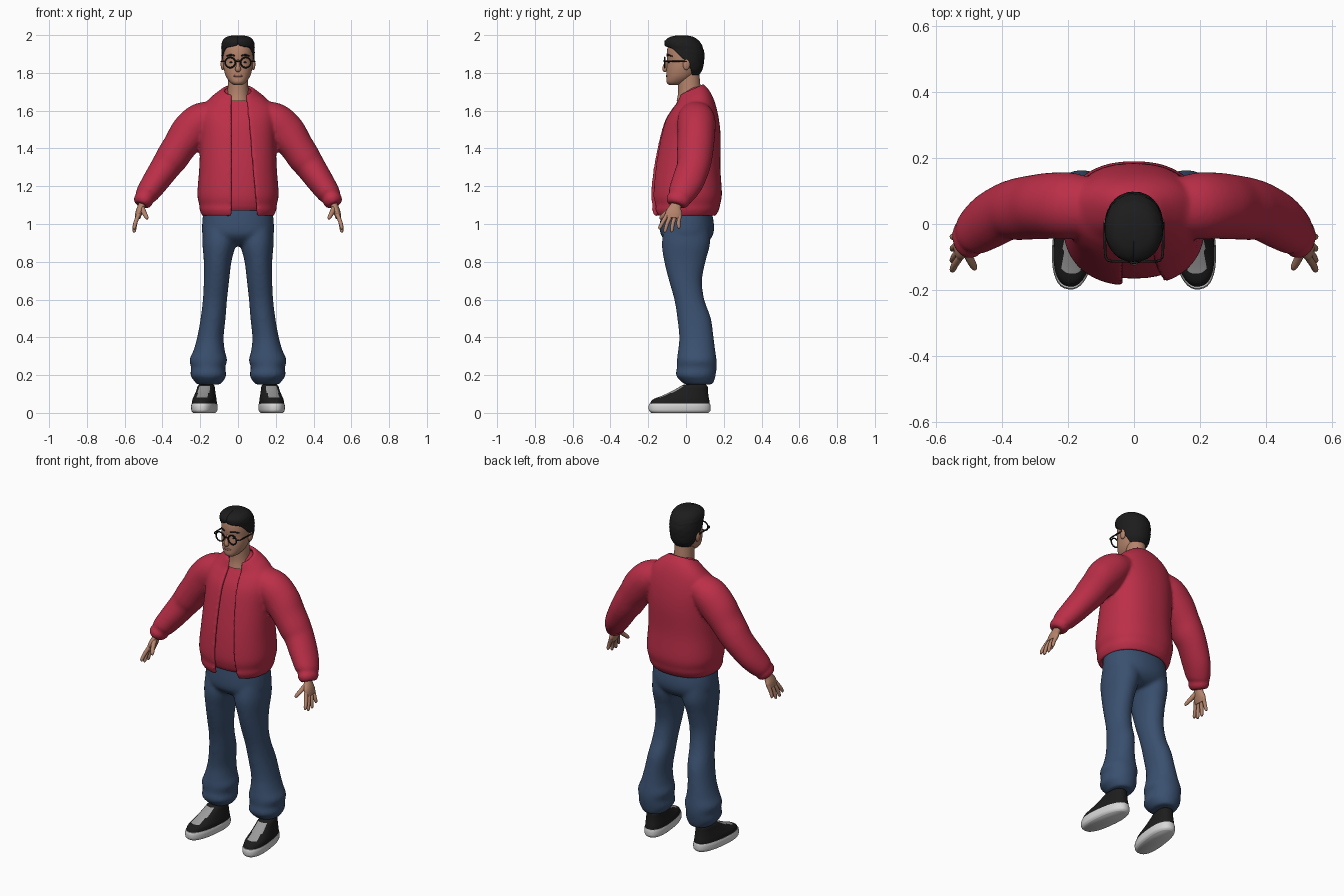
import bpy, bmesh, math, random
from mathutils import Vector, Matrix

if "Cube" in bpy.data.objects:
    bpy.data.objects.remove(bpy.data.objects["Cube"])
random.seed(4)


def material(name, *rgb):
    m = bpy.data.materials.new(name)
    m.use_nodes = True
    m.diffuse_color = (*rgb, 1)
    m.node_tree.nodes["Principled BSDF"].inputs["Base Color"].default_value = (*rgb, 1)
    return m


SKIN = material("skin", .46, .23, .15)
RED = material("jacket_red", .50, .028, .065)
BLUE = material("denim_blue", .042, .08, .16)
BLACK = material("soft_black", .012, .012, .012)
WHITE = material("sole_white", .68, .68, .68)
GREY = material("tongue_grey", .33, .33, .33)
LIPS = material("lip_brown", .30, .11, .085)


def smooth_rows(rows, k=5):
    """Catmull-Rom interpolation between rows of numbers."""
    out = []
    for i in range(len(rows) - 1):
        a, b, c, d = rows[max(i - 1, 0)], rows[i], rows[i + 1], rows[min(i + 2, len(rows) - 1)]
        for j in range(k):
            t = j / k
            out.append([q + .5 * t * (r - p + t * (2 * p - 5 * q + 4 * r - s + t * (3 * (q - r) + s - p)))
                        for p, q, r, s in zip(a, b, c, d)])
    return out + [list(rows[-1])]


def skin_rings(bm, rings, closed=True, caps=(True, True)):
    vs = [[bm.verts.new(p) for p in ring] for ring in rings]
    n = len(vs[0])
    for lo, hi in zip(vs, vs[1:]):
        for i in range(n if closed else n - 1):
            j = (i + 1) % n
            bm.faces.new((lo[i], lo[j], hi[j], hi[i]))
    if caps[0]:
        bm.faces.new(vs[0][::-1])
    if caps[1]:
        bm.faces.new(vs[-1])
    return [v for ring in vs for v in ring]


def stack(bm, rows, power=2.0, n=40, open_front=False, caps=(True, True), jitter=0):
    """Horizontal rings: z, half width, front y, back y, centre x, tilt, gap angles."""
    rings = []
    for row in smooth_rows([tuple(r) + (0,) * (8 - len(r)) for r in rows]):
        z, rx, yf, yb, cx, tilt, ga, gb = row
        ga, gb = max(ga, 0), max(gb, 0)
        ring = []
        for i in range(n):
            a = ga + (2 * math.pi - ga - gb) * i / (n - 1 if open_front else n)
            s, c = [math.copysign(abs(f(a)) ** (2 / power), f(a)) for f in (math.sin, math.cos)]
            k = 1 + random.uniform(-jitter, jitter)
            dy = -c * (yb - yf) / 2 * k
            ring.append((cx + rx * s * k, (yf + yb) / 2 + dy, z + tilt * dy))
        rings.append(ring)
    return skin_rings(bm, rings, not open_front, caps)


def tube(bm, rows, side=1, n=24, k=5):
    """Rings along a path: x, y, z, radius along y, radius across."""
    rows = smooth_rows(rows, k)
    pts = [Vector((r[0] * side, r[1], r[2])) for r in rows]
    rings = []
    for i, (p, r) in enumerate(zip(pts, rows)):
        t = (pts[min(i + 1, len(pts) - 1)] - pts[max(i - 1, 0)]).normalized()
        u = Vector((0, 1, 0)) if abs(t.y) < .9 else Vector((1, 0, 0))
        u = (u - t * u.dot(t)).normalized()
        v = t.cross(u)
        rings.append([p + u * r[3] * math.cos(a) + v * r[4] * math.sin(a)
                      for a in (2 * math.pi * m / n for m in range(n))])
    skin_rings(bm, rings)


def blob(bm, pos, size):
    bmesh.ops.create_uvsphere(bm, u_segments=20, v_segments=12, radius=1,
                              matrix=Matrix.Translation(pos) @ Matrix.Diagonal((*size, 1)))


def finish(name, bm, mats, mirror=False, shell=0, voxel=0):
    bmesh.ops.recalc_face_normals(bm, faces=bm.faces)
    me = bpy.data.meshes.new(name)
    bm.to_mesh(me)
    bm.free()
    for m in mats:
        me.materials.append(m)
    ob = bpy.data.objects.new(name, me)
    bpy.context.collection.objects.link(ob)
    if shell:
        mod = ob.modifiers.new("thickness", 'SOLIDIFY')
        mod.thickness, mod.offset = shell, -1
    if voxel:
        mod = ob.modifiers.new("blend", 'REMESH')
        mod.mode, mod.voxel_size, mod.use_smooth_shade = 'VOXEL', voxel, True
        mod = ob.modifiers.new("soften", 'SMOOTH')
        mod.factor, mod.iterations = .5, 5
    if mirror:
        ob.modifiers.new("mirror", 'MIRROR').use_mirror_merge = False
    bpy.ops.object.select_all(action='DESELECT')
    bpy.context.view_layer.objects.active = ob
    ob.select_set(True)
    bpy.ops.object.shade_smooth_by_angle(angle=math.radians(50))
    return ob


# Jacket: open-fronted shell blended with both sleeves
body = [(1.04, .188, -.168, .155, 0), (1.075, .203, -.182, .175, 0), (1.1, .205, -.18, .18, 0),
        (1.16, .215, -.187, .19, 0), (1.3, .205, -.172, .182, 0), (1.45, .2, -.142, .184, 0),
        (1.55, .2, -.112, .175, 0), (1.62, .185, -.08, .155, .15), (1.665, .145, -.055, .132, .3),
        (1.695, .105, -.045, .108, .4), (1.715, .075, -.04, .088, .45)]
jacket_rows = []
for z, rx, yf, yb, tilt in body:
    right_edge = .105 - .06 * (z - 1.04) / .67
    gaps = [math.asin((x / rx) ** 1.15) for x in (right_edge, .035)]
    jacket_rows.append((z, rx, yf, yb, 0, tilt, *gaps))
sleeve = [(.1, .05, 1.59, .08, .065), (.19, .055, 1.55, .1, .095), (.255, .055, 1.485, .1, .102),
          (.31, .05, 1.41, .097, .09), (.35, .045, 1.35, .094, .087), (.385, .038, 1.3, .088, .079),
          (.44, .008, 1.22, .085, .07), (.483, -.025, 1.158, .072, .06), (.492, -.035, 1.14, .06, .05),
          (.502, -.043, 1.122, .064, .052), (.512, -.05, 1.1, .05, .04)]
bm = bmesh.new()
stack(bm, jacket_rows, 2.3, 56, True, (False, False))
for side in (-1, 1):
    tube(bm, sleeve, side, 32)
finish("jacket", bm, [RED], shell=.02, voxel=.009)

# Shirt under the open jacket
bm = bmesh.new()
stack(bm, [(max(z, 1.06) + (.012 if z < 1.07 else 0), rx - .022, yf + .022, yb - .025, 0, tilt)
           for z, rx, yf, yb, tilt in body if z != 1.075], 2.3)
finish("shirt", bm, [RED])

# Jeans: hips blended with two legs
leg = [(1.0, .085, -.11, .12, .098), (.9, .088, -.128, .128, .1), (.8, .073, -.115, .103, .108),
       (.7, .067, -.09, .085, .114), (.6, .064, -.062, .097, .122), (.5, .066, -.046, .132, .132),
       (.4, .07, -.036, .146, .146), (.33, .083, -.042, .155, .153), (.28, .1, -.048, .162, .157),
       (.24, .09, -.048, .163, .158), (.2, .095, -.054, .157, .157), (.17, .078, -.03, .15, .155),
       (.15, .062, -.005, .14, .155)]
bm = bmesh.new()
stack(bm, [(1.12, .178, -.125, .125), (1.0, .19, -.138, .148), (.94, .186, -.132, .142),
           (.9, .14, -.09, .11), (.885, .06, -.05, .07)], 2.2)
for side in (-1, 1):
    stack(bm, [(z, rx, yf, yb, cx * side) for z, rx, yf, yb, cx in leg], 2.1)
finish("jeans", bm, [BLUE], voxel=.011)

# Shoes: white sole, black upper with grey tongue, bare ankle
SHOE = Vector((.178, -.033, 0))
turn = Matrix.Rotation(math.radians(7), 3, 'Z')


def shoe_part(name, rows, mats, rule=None):
    bm = bmesh.new()
    stack(bm, rows, 2.4, 40)
    if rule:
        for f in bm.faces:
            f.material_index = rule(f.calc_center_median())
    bmesh.ops.rotate(bm, verts=bm.verts, cent=(0, -.033, 0), matrix=turn)
    bmesh.ops.translate(bm, verts=bm.verts, vec=(SHOE.x, 0, 0))
    finish(name, bm, mats, mirror=True)


shoe_part("shoe_soles", [(0, .055, -.185, .12), (.012, .064, -.197, .13), (.035, .066, -.199, .131),
                         (.05, .063, -.195, .128)], [WHITE])
shoe_part("shoe_uppers", [(.045, .062, -.192, .127), (.07, .06, -.178, .124), (.09, .055, -.13, .12),
                          (.115, .049, -.075, .117), (.14, .044, -.03, .115), (.15, .036, -.01, .105)],
          [BLACK, GREY], lambda c: int(abs(c.x) < .03 and c.y < 0 and .08 < c.z < .143))
shoe_part("ankles", [(.1, .034, .01, .1), (.2, .034, .01, .1)], [SKIN])

# Hands with fingers and thumb
bm = bmesh.new()
tube(bm, [(.495, -.04, 1.13, .026, .02), (.51, -.055, 1.095, .03, .02),
          (.524, -.064, 1.06, .044, .019), (.533, -.066, 1.03, .04, .014)])
for base, tip, z in ((-.1, -.138, .972), (-.076, -.11, .956), (-.053, -.075, .957), (-.032, -.038, .975)):
    tube(bm, [(.526, base, 1.05, .011, .011), (.542, (base + tip) / 2 - .004, 1.01, .0105, .0105),
              (.549, tip, z + .01, .009, .009), (.549, tip, z, .004, .004)], n=12)
tube(bm, [(.51, -.07, 1.09, .014, .014), (.497, -.105, 1.06, .012, .013),
          (.484, -.13, 1.035, .01, .01), (.481, -.136, 1.025, .004, .004)], n=12)
finish("hands", bm, [SKIN], mirror=True)

# Head, neck, nose and ears
bm = bmesh.new()
stack(bm, [(1.735, .02, -.088, -.04), (1.75, .042, -.103, 0), (1.78, .063, -.104, .04),
           (1.82, .075, -.103, .065), (1.86, .079, -.1, .08), (1.9, .08, -.102, .085),
           (1.94, .077, -.095, .08), (1.97, .06, -.07, .06), (1.98, .03, -.04, .03)], 2.15)
stack(bm, [(1.65, .066, -.05, .09), (1.7, .056, -.042, .08), (1.8, .052, -.045, .07)])
tube(bm, [(0, -.093, 1.868, .008, .008), (0, -.108, 1.84, .012, .01),
          (0, -.112, 1.818, .013, .015), (0, -.103, 1.808, .006, .009)], n=16)
for side in (-1, 1):
    blob(bm, (.081 * side, .002, 1.845), (.011, .019, .03))
finish("head", bm, [SKIN])

bm = bmesh.new()
blob(bm, (0, -.1, 1.784), (.024, .007, .007))
finish("lips", bm, [LIPS])

# Short hair, open around the face
bm = bmesh.new()
stack(bm, [(z, rx, yf, yb, 0, 0, g, g) for z, rx, yf, yb, g in (
    (1.79, .06, -.06, .07, 2.0), (1.82, .078, -.09, .088, 1.85), (1.86, .086, -.1, .095, 1.6),
    (1.9, .088, -.105, .097, 1.2), (1.93, .088, -.108, .09, .85), (1.945, .088, -.113, .085, .1),
    (1.97, .082, -.112, .068, 0), (1.99, .062, -.085, .04, 0), (1.998, .03, -.05, .005, 0))],
      2.1, 48, True, (False, True), .012)
finish("hair", bm, [BLACK], shell=.012)

# Eyes and eyebrows
bm = bmesh.new()
for side in (-1, 1):
    blob(bm, (.036 * side, -.09, 1.856), (.009, .006, .005))
    tube(bm, [(.016, -.1, 1.89, .003, .004), (.04, -.095, 1.895, .004, .005),
              (.062, -.073, 1.888, .002, .003)], side, 10)
finish("eyes_and_brows", bm, [BLACK])

# Glasses: two round rims, bridge and temples
bm = bmesh.new()
for side in (-1, 1):
    rim = [[(side * .041 + math.cos(a) * (.027 + .004 * math.cos(b)), -.113 + .004 * math.sin(b),
             1.855 + math.sin(a) * (.027 + .004 * math.cos(b)))
            for b in (m * math.pi / 4 for m in range(8))]
           for a in (m * math.pi / 16 for m in range(33))]
    skin_rings(bm, rim, caps=(False, False))
    tube(bm, [(.066, -.113, 1.862, .004, .004), (.084, -.104, 1.862, .004, .004),
              (.088, -.06, 1.862, .004, .004), (.088, .005, 1.86, .004, .004)], side, 8)
tube(bm, [(-.015, -.114, 1.86, .004, .004), (0, -.117, 1.863, .004, .004),
          (.015, -.114, 1.86, .004, .004)], n=8)
finish("glasses", bm, [BLACK])
